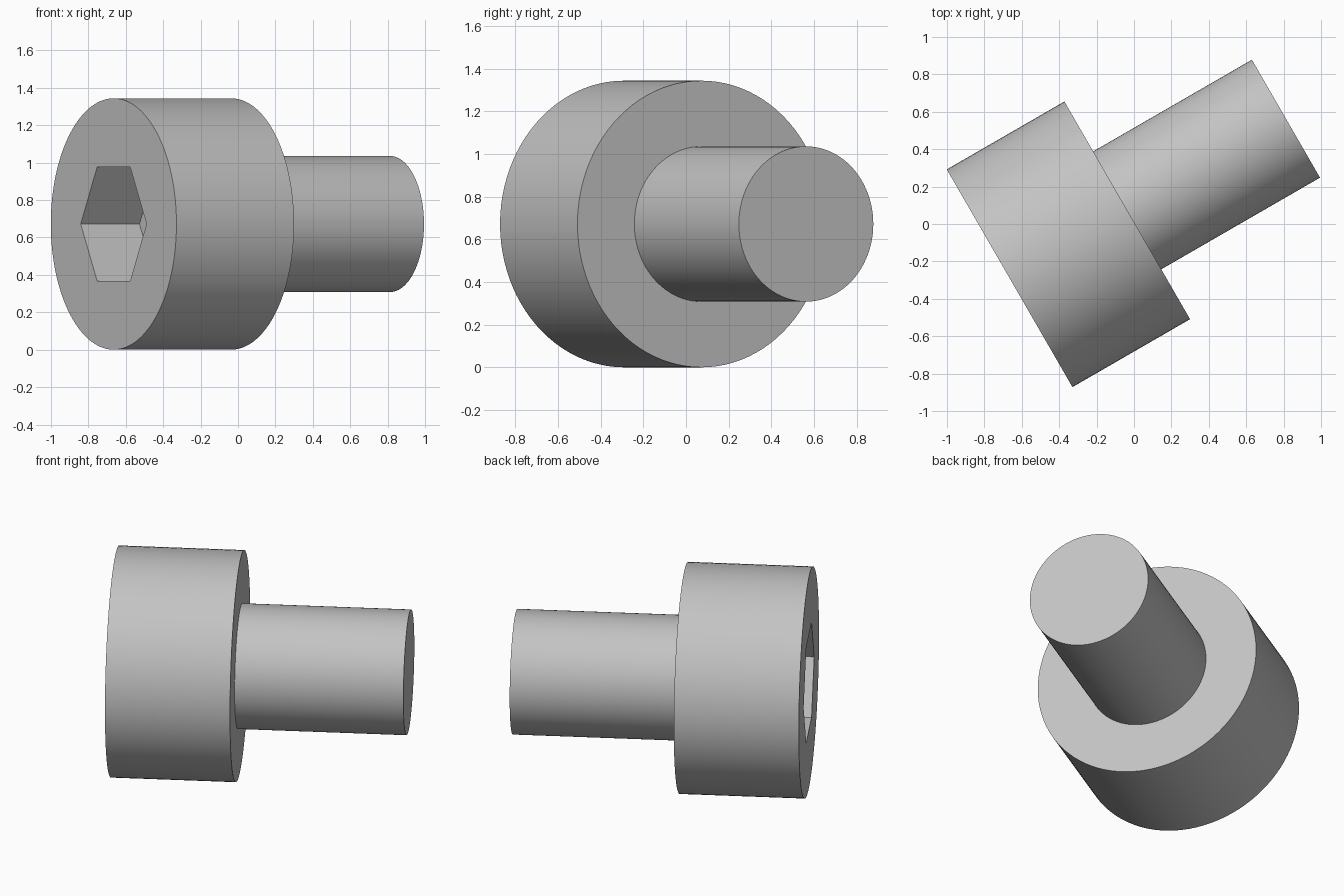
import bpy, bmesh, math
from mathutils import Matrix

if "Cube" in bpy.data.objects:
    bpy.data.objects.remove(bpy.data.objects["Cube"])

SEGMENTS = 96
HEAD_R, SHANK_R, HEX_APOTHEM = 0.672, 0.364, 0.305
HEAD_LEN, TOTAL_LEN, SOCKET_DEPTH = 0.726, 1.706, 0.363

steel = bpy.data.materials.new("steel grey")
steel.use_nodes = True
steel.diffuse_color = (0.55, 0.55, 0.55, 1)
steel.node_tree.nodes["Principled BSDF"].inputs["Base Color"].default_value = steel.diffuse_color

# The bolt axis lies flat, turned 30 degrees about the vertical
placement = (Matrix.Translation((-0.665, -0.29, HEAD_R))
             @ Matrix.Rotation(math.radians(30), 4, "Z")
             @ Matrix.Rotation(math.radians(90), 4, "Y"))


def circle(radius):
    return lambda angle: radius


def hexagon(apothem):
    sixth = math.pi / 3
    return lambda angle: apothem / math.cos((angle + sixth / 2) % sixth - sixth / 2)


def build(name, sections, cap_start=False, cap_end=False):
    """Skin a row of (outline, distance along the axis) sections."""
    bm = bmesh.new()
    rings = []
    for outline, depth in sections:
        ring = []
        for i in range(SEGMENTS):
            a = 2 * math.pi * i / SEGMENTS
            r = outline(a)
            ring.append(bm.verts.new((r * math.cos(a), r * math.sin(a), depth)))
        rings.append(ring)
    for low, high in zip(rings, rings[1:]):
        for i in range(SEGMENTS):
            j = (i + 1) % SEGMENTS
            bm.faces.new((low[i], low[j], high[j], high[i]))
    if cap_start:
        bm.faces.new(rings[0][::-1])
    if cap_end:
        bm.faces.new(rings[-1])
    mesh = bpy.data.meshes.new(name)
    bm.to_mesh(mesh)
    bm.free()
    mesh.materials.append(steel)
    obj = bpy.data.objects.new(name, mesh)
    bpy.context.collection.objects.link(obj)
    obj.matrix_world = placement
    bpy.ops.object.select_all(action="DESELECT")
    obj.select_set(True)
    bpy.context.view_layer.objects.active = obj
    bpy.ops.object.shade_smooth_by_angle(angle=math.radians(30))
    return obj


# Head: socket floor, socket rim, outer wall, underside in to the shank
build("bolt_head", [
    (hexagon(HEX_APOTHEM), SOCKET_DEPTH),
    (hexagon(HEX_APOTHEM), 0),
    (circle(HEAD_R), 0),
    (circle(HEAD_R), HEAD_LEN),
    (circle(SHANK_R), HEAD_LEN),
], cap_start=True)

# Plain shank with a flat end
build("bolt_shank", [
    (circle(SHANK_R), HEAD_LEN),
    (circle(SHANK_R), TOTAL_LEN),
], cap_end=True)
